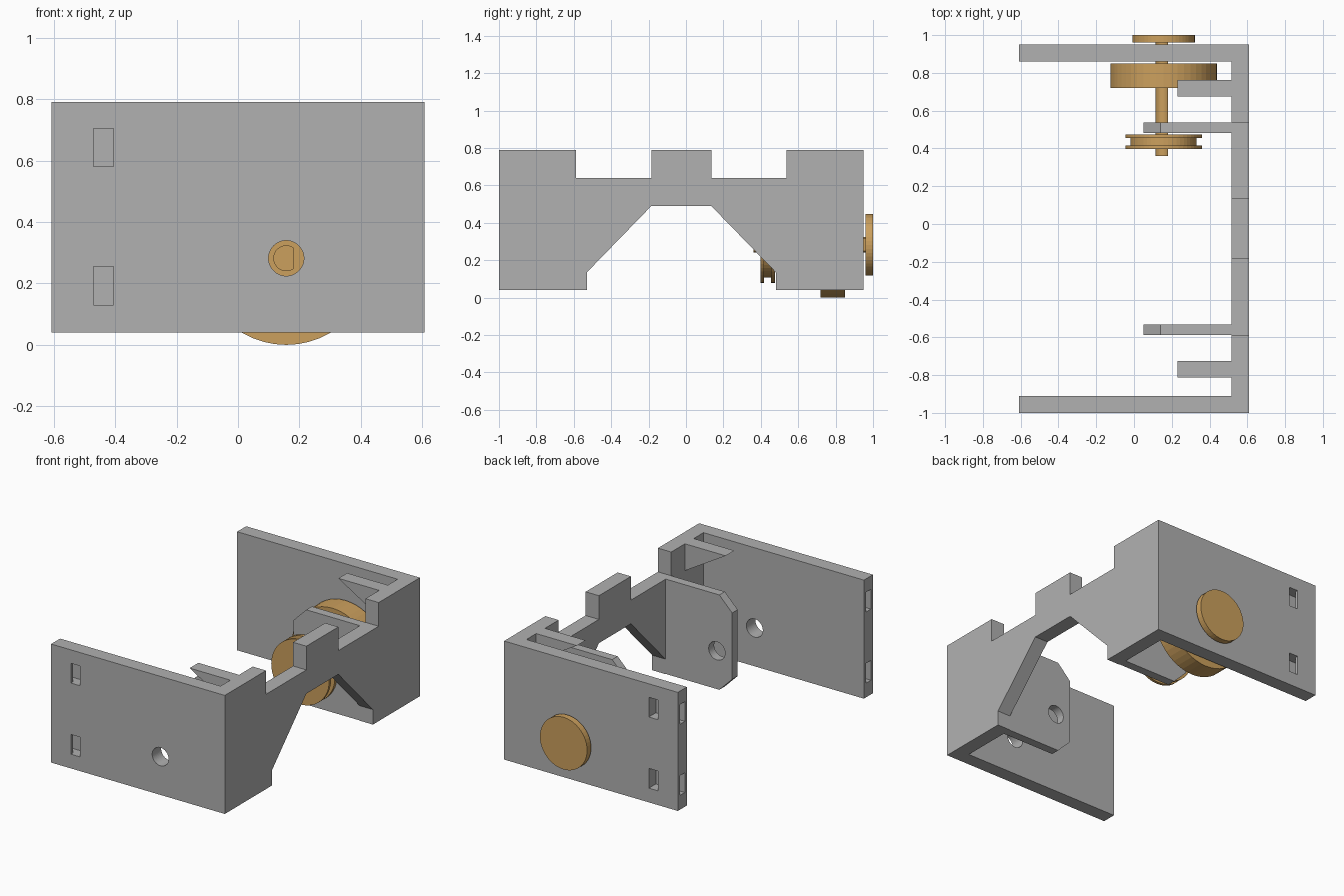
import bpy, bmesh, math
from mathutils import Vector

if "Cube" in bpy.data.objects:
    bpy.data.objects.remove(bpy.data.objects["Cube"])

MID = -0.025            # mirror plane of the bracket (y)
AX, AZ = 0.157, 0.282   # axle position


def material(name, rgb):
    m = bpy.data.materials.new(name)
    m.diffuse_color = (*rgb, 1)
    m.use_nodes = True
    m.node_tree.nodes["Principled BSDF"].inputs["Base Color"].default_value = m.diffuse_color
    return m


GREY = material("grey_plastic", (0.44, 0.44, 0.44))
GOLD = material("golden_brown", (0.60, 0.35, 0.11))


def prism(name, pts, depth, mat):
    """Extrude a closed loop of 3D points along the vector depth."""
    bm = bmesh.new()
    face = bm.faces.new([bm.verts.new(p) for p in pts])
    ext = bmesh.ops.extrude_face_region(bm, geom=[face])["geom"]
    bmesh.ops.translate(bm, vec=Vector(depth),
                        verts=[v for v in ext if isinstance(v, bmesh.types.BMVert)])
    bmesh.ops.recalc_face_normals(bm, faces=bm.faces)
    me = bpy.data.meshes.new(name)
    bm.to_mesh(me)
    bm.free()
    me.materials.append(mat)
    ob = bpy.data.objects.new(name, me)
    bpy.context.collection.objects.link(ob)
    return ob


def xz_part(name, pts, y0, y1, mat=GREY):
    return prism(name, [(x, y0, z) for x, z in pts], (0, y1 - y0, 0), mat)


def rect(x0, x1, z0, z1):
    return [(x0, z0), (x1, z0), (x1, z1), (x0, z1)]


def circle(r, n=48):
    return [(AX + r * math.cos(2 * math.pi * i / n),
             AZ + r * math.sin(2 * math.pi * i / n)) for i in range(n)]


def combine(target, other, operation):
    mod = target.modifiers.new("bool", "BOOLEAN")
    mod.operation, mod.object, mod.solver = operation, other, "EXACT"
    bpy.context.view_layer.objects.active = target
    bpy.ops.object.modifier_apply(modifier=mod.name)
    bpy.data.objects.remove(other)


# Notched end wall: half outline (distance from mid plane, z), then mirrored
half = [(0.16, 0.49), (0.505, 0.135), (0.505, 0.04), (0.975, 0.04), (0.975, 0.79),
        (0.563, 0.79), (0.563, 0.64), (0.16, 0.64), (0.16, 0.79)]
outline = [(MID + d, z) for d, z in half] + [(MID - d, z) for d, z in reversed(half)]
bracket = prism("bracket", [(0.515, y, z) for y, z in outline], (0.093, 0, 0), GREY)

c = 0.09  # corner chamfer of the inner axle supports
support = [(0.56, 0.04), (0.05 + c, 0.04), (0.05, 0.04 + c), (0.05, 0.64 - c),
           (0.05 + c, 0.64), (0.56, 0.64)]
gusset = [(0.23, 0.79), (0.56, 0.79), (0.56, 0.62), (0.515, 0.62)]

for s in (-1, 1):
    # Long side plate, axle support and small gusset
    for pts, d0, d1 in ((rect(-0.608, 0.56, 0.04, 0.79), 0.885, 0.975),
                        (support, 0.508, 0.563),
                        (gusset, 0.70, 0.787)):
        combine(bracket, xz_part("piece", pts, MID + s * d0, MID + s * d1), "UNION")

for s in (-1, 1):
    # Axle hole through side plate and support
    combine(bracket, xz_part("hole", circle(0.0575), MID + s * 0.45, MID + s * 1.1),
            "DIFFERENCE")
    # Outer pockets with channels from the plate's free end
    for z in (0.13, 0.58):
        combine(bracket, xz_part("pocket", rect(-0.47, -0.405, z, z + 0.125),
                                 MID + s * 0.905, MID + s * 1.1), "DIFFERENCE")
        combine(bracket, xz_part("channel", rect(-0.7, -0.44, z, z + 0.125),
                                 MID + s * 0.905, MID + s * 0.955), "DIFFERENCE")

# D-shaped axle
flat = AX + 0.024
xz_part("axle", [(min(x, flat), z) for x, z in circle(0.042)
                 if x <= flat + 0.004], 0.36, 0.98, GOLD)

# Wheel, outer knob and grooved pulley
for name, r, y0, y1 in (("wheel", 0.282, 0.72, 0.85),
                        ("outer_knob", 0.165, 0.96, 1.0),
                        ("pulley_flange_inner", 0.203, 0.398, 0.416),
                        ("pulley_core", 0.175, 0.416, 0.455),
                        ("pulley_flange_outer", 0.203, 0.455, 0.475)):
    xz_part(name, circle(r), y0, y1, GOLD)
